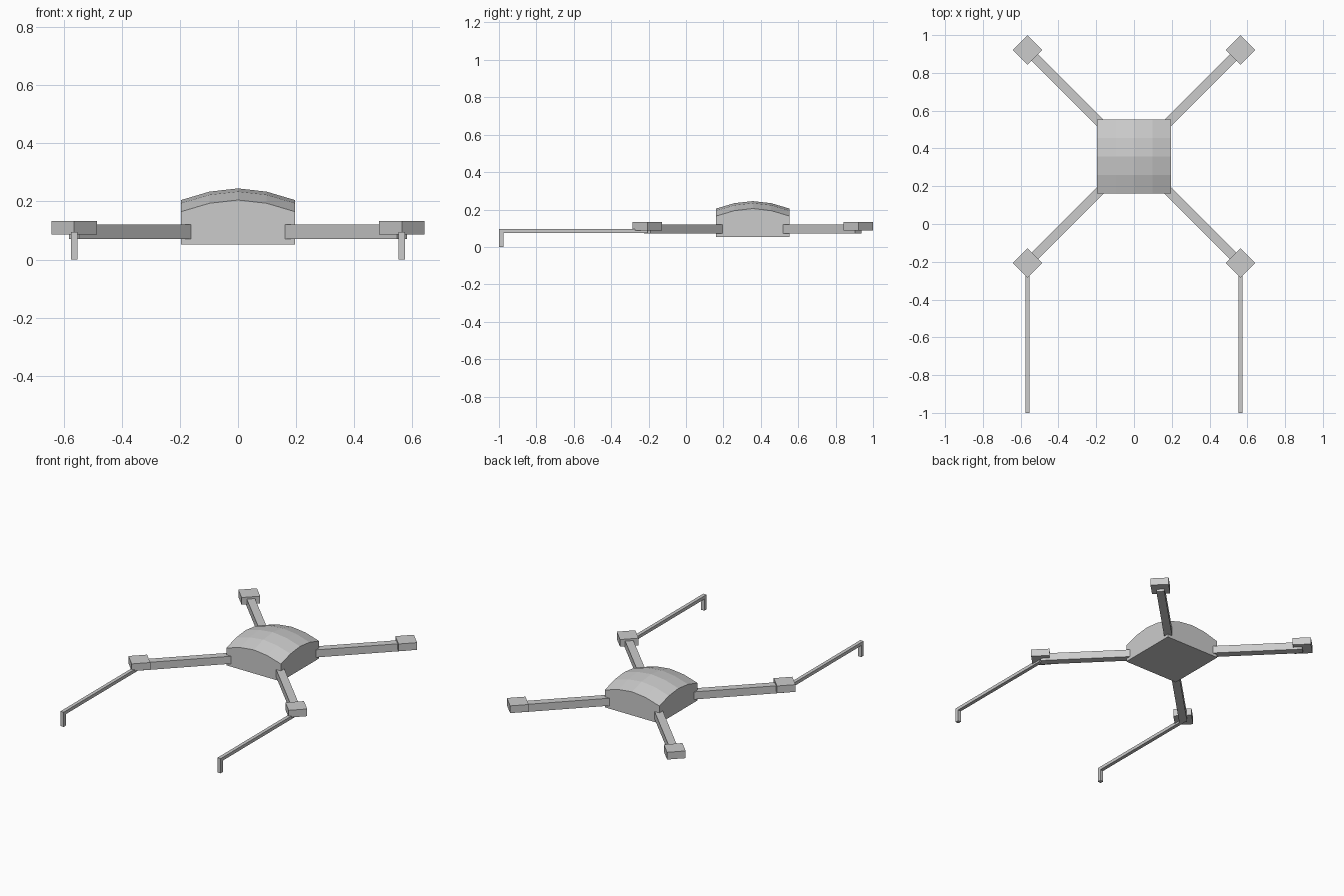
import bpy, bmesh, math
from mathutils import Matrix, Vector

if "Cube" in bpy.data.objects:
    bpy.data.objects.remove(bpy.data.objects["Cube"])

CY = 0.357          # body centre along y
REACH = 0.564       # rotor pod offset from the body centre in x and y


def box(name, centre, size, yaw=0.0):
    bm = bmesh.new()
    bmesh.ops.create_cube(bm, size=1.0)
    bm.transform(Matrix.Translation(Vector(centre)) @ Matrix.Rotation(yaw, 4, 'Z')
                 @ Matrix.Diagonal((*size, 1)))
    return finish(name, bm)


def finish(name, bm):
    mesh = bpy.data.meshes.new(name)
    bm.to_mesh(mesh)
    bm.free()
    ob = bpy.data.objects.new(name, mesh)
    bpy.context.collection.objects.link(ob)
    return ob


# Body: square block with a faceted top crowned in both directions
crown = [0.0, 0.029, 0.040, 0.029, 0.0]
HALF = 0.196
bm = bmesh.new()
grid = [[bm.verts.new(((i - 2) / 2 * HALF, CY + (j - 2) / 2 * HALF,
                       0.165 + crown[i] + crown[j])) for j in range(5)] for i in range(5)]
for i in range(4):
    for j in range(4):
        bm.faces.new((grid[i][j], grid[i + 1][j], grid[i + 1][j + 1], grid[i][j + 1]))
ext = bmesh.ops.extrude_face_region(bm, geom=bm.faces[:], use_keep_orig=True)
for v in ext['geom']:
    if isinstance(v, bmesh.types.BMVert):
        v.co.z = 0.052
bmesh.ops.recalc_face_normals(bm, faces=bm.faces[:])
finish("body", bm)

# Four diagonal arms, each ending under a rotor pod
START, END = 0.18, REACH * math.sqrt(2)
for sx, side in ((-1, "left"), (1, "right")):
    for sy, end in ((-1, "front"), (1, "back")):
        yaw = math.atan2(sy, sx)
        mid = (START + END) / 2
        box(f"arm_{end}_{side}",
            (mid * math.cos(yaw), CY + mid * math.sin(yaw), 0.096),
            (END - START, 0.049, 0.049), yaw)
        box(f"rotor_pod_{end}_{side}",
            (sx * REACH, CY + sy * REACH, 0.11), (0.111, 0.111, 0.047), yaw)

    # Long forward boom with a short foot at its tip
    y0 = CY - REACH
    box(f"boom_{side}", (sx * REACH, (y0 - 1) / 2, 0.085), (0.023, y0 + 1, 0.021))
    box(f"foot_{side}", (sx * REACH, -0.9885, 0.04725), (0.023, 0.023, 0.0945))
